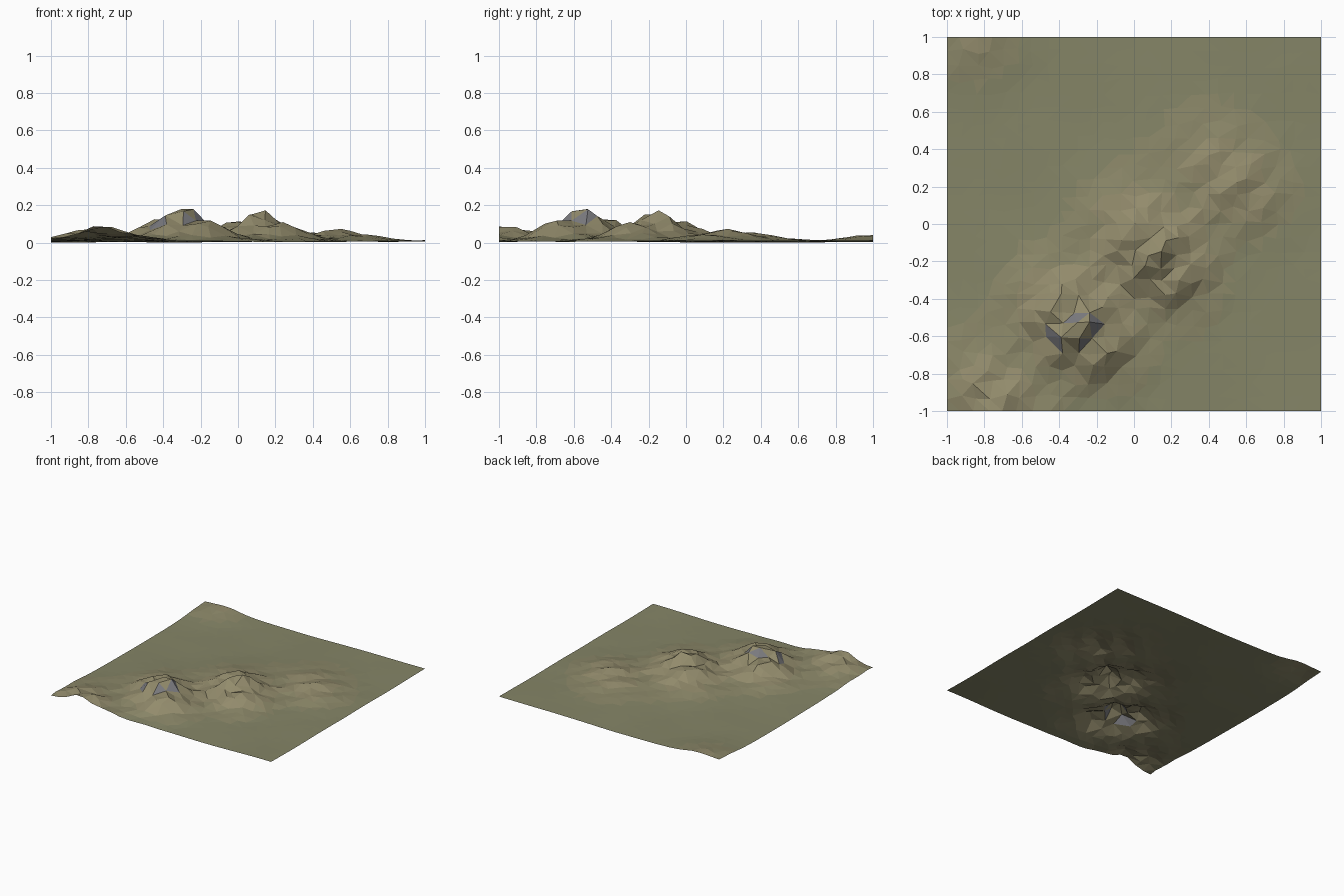
import bpy, bmesh, math, random
from mathutils import Vector, noise

if "Cube" in bpy.data.objects:
    bpy.data.objects.remove(bpy.data.objects["Cube"])

random.seed(4)
N = 26                                   # grid cells per side

# Hill range: (position along the range, height, half length)
HILLS = [(-1.19, 0.092, 0.20), (-0.60, 0.195, 0.20),
         (-0.03, 0.172, 0.20), (0.53, 0.068, 0.22)]


def bell(d, width):
    return math.exp(-(d / width) ** 2)


def height(x, y):
    u = 0.73 * x + 0.69 * y              # along the range
    v = 0.69 * x - 0.73 * y              # across it, towards front right
    n = noise.noise(Vector((x * 2.3, y * 2.3, 3.1)))
    along = sum(h * bell(u - c, w) for c, h, w in HILLS)
    across = bell(v - 0.21, 0.27 if v > 0.21 else 0.30)
    # parallel crests with steep flanks
    ripple = 0.80 + 0.20 * math.cos(2 * math.pi * (v - 0.21 + 0.03 * n) / 0.21)
    corner = 0.042 * bell(x + 0.86, 0.24) * bell(y - 1.0, 0.22) * (0.6 + 0.4 * ripple)
    plain = 0.011 + 0.006 * n + 0.005 * max(0, x)
    edge = max(abs(x), abs(y))
    tail = 0.012 * bell(v + 0.2, 0.3) * (1 - 0.5 * edge)
    return max(0.0, plain + tail + along * across * ripple + corner)


def material(name, rgb):
    m = bpy.data.materials.new(name)
    m.diffuse_color = (*rgb, 1)
    m.use_nodes = True
    m.node_tree.nodes["Principled BSDF"].inputs["Base Color"].default_value = m.diffuse_color
    return m


# Terrain sheet, slightly irregular triangles
bm = bmesh.new()
bmesh.ops.create_grid(bm, x_segments=N, y_segments=N, size=1.0)
for v in bm.verts:
    j = 0.22 * 2 / N
    if abs(v.co.x) < 0.999:
        v.co.x += random.uniform(-j, j)
    if abs(v.co.y) < 0.999:
        v.co.y += random.uniform(-j, j)
    v.co.z = height(v.co.x, v.co.y)
low = min(v.co.z for v in bm.verts)
for v in bm.verts:
    v.co.z -= low
bmesh.ops.triangulate(bm, faces=bm.faces[:], quad_method='SHORT_EDGE')
bm.normal_update()

# Grass on the flats, dry earth on the slopes, rock on the cliffs
for f in bm.faces:
    f.smooth = False
    z = f.calc_center_median().z
    if f.normal.z < 0.70 and z > 0.06:
        f.material_index = 3
    elif z > 0.035:
        f.material_index = 2
    elif z > 0.014:
        f.material_index = 1
    else:
        f.material_index = 0

mesh = bpy.data.meshes.new("terrain")
bm.to_mesh(mesh)
bm.free()
for name, rgb in [("grass", (0.235, 0.235, 0.135)), ("dry_grass", (0.26, 0.245, 0.14)),
                  ("earth", (0.29, 0.26, 0.15)), ("rock", (0.20, 0.20, 0.215))]:
    mesh.materials.append(material(name, rgb))
terrain = bpy.data.objects.new("terrain", mesh)
bpy.context.collection.objects.link(terrain)
